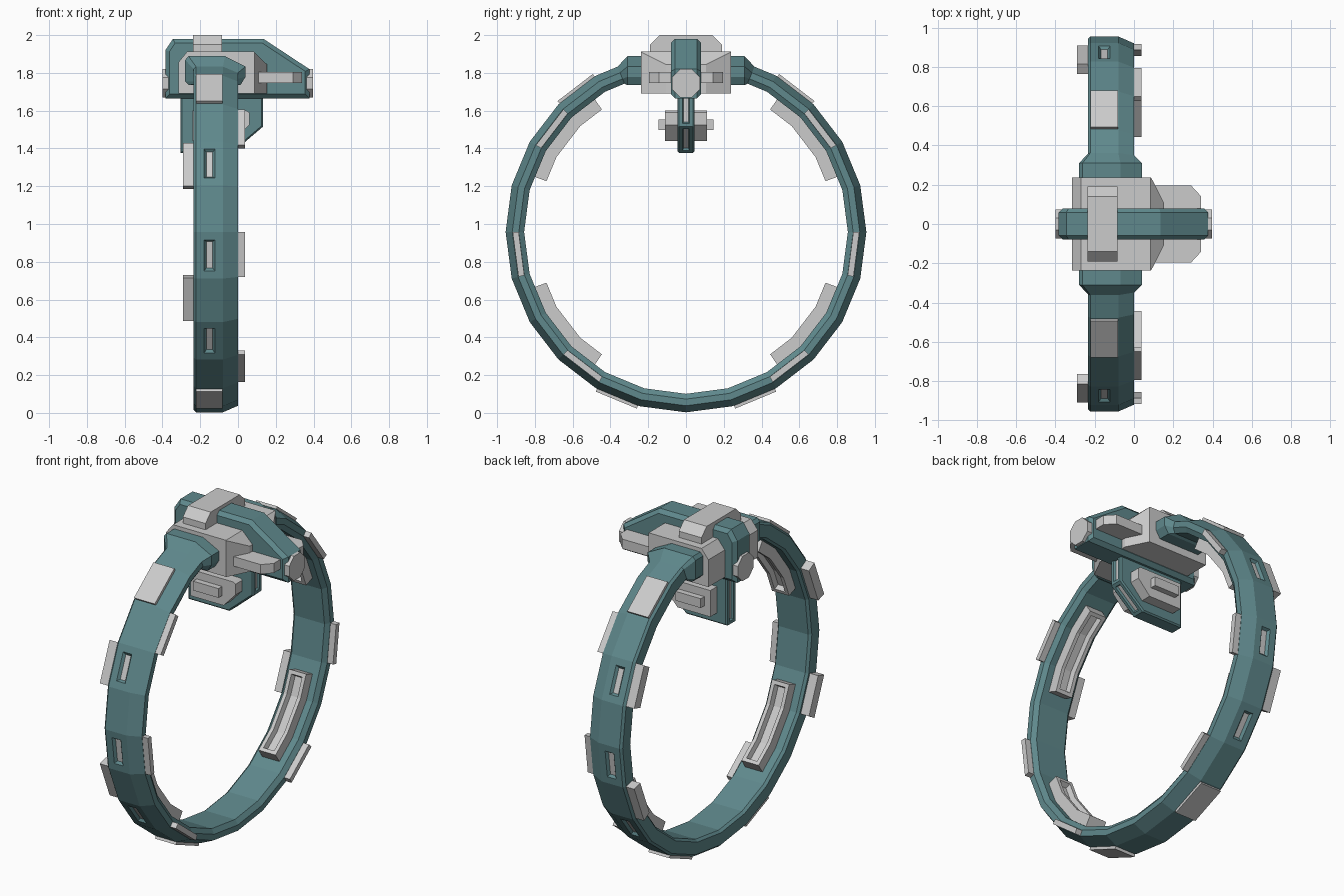
import bpy, bmesh
from math import radians, cos, sin, pi
from mathutils import Vector, Matrix

if "Cube" in bpy.data.objects:
    bpy.data.objects.remove(bpy.data.objects["Cube"])

CZ, R = 0.958, 0.955          # ring centre height, outer radius


def material(name, rgb):
    m = bpy.data.materials.new(name)
    m.diffuse_color = (*rgb, 1)
    m.use_nodes = True
    m.node_tree.nodes["Principled BSDF"].inputs["Base Color"].default_value = m.diffuse_color
    return m


TEAL = material("teal", (0.115, 0.25, 0.265))
GREY = material("grey", (0.6, 0.6, 0.6))


def finish(bm, name, *mats):
    bmesh.ops.recalc_face_normals(bm, faces=bm.faces)
    me = bpy.data.meshes.new(name)
    bm.to_mesh(me)
    bm.free()
    for m in mats:
        me.materials.append(m)
    ob = bpy.data.objects.new(name, me)
    bpy.context.collection.objects.link(ob)
    return ob


def loft(loops):
    """Skin closed loops of points; returns bmesh and faces[segment][side]."""
    bm = bmesh.new()
    rows = [[bm.verts.new(p) for p in loop] for loop in loops]
    n = len(rows[0])
    faces = [[bm.faces.new((a[j], a[(j + 1) % n], b[(j + 1) % n], b[j])) for j in range(n)]
             for a, b in zip(rows, rows[1:])]
    bm.faces.new(rows[0])
    bm.faces.new(rows[-1])
    bmesh.ops.recalc_face_normals(bm, faces=bm.faces)
    return bm, faces


def recess(bm, faces, rim, depth, slope=0.008, mat=0):
    """Inset faces as one region and sink the middle."""
    bmesh.ops.inset_region(bm, faces=faces, thickness=rim, use_even_offset=True)
    bmesh.ops.inset_region(bm, faces=faces, thickness=slope, depth=-depth, use_even_offset=True)
    for f in faces:
        f.material_index = mat


def prism(pts, axis, lo, hi, bevel=0):
    """Extrude a 2D profile: axis y takes (x,z) points, axis z takes (x,y)."""
    put = (lambda p, d: (p[0], d, p[1])) if axis == 'y' else (lambda p, d: (p[0], p[1], d))
    bm, faces = loft([[put(p, d) for p in pts] for d in (lo, hi)])
    if bevel:
        k = 'xyz'.index(axis)
        edges = [e for e in bm.edges if abs(e.verts[0].co[k] - e.verts[1].co[k]) < 1e-6]
        bmesh.ops.bevel(bm, geom=edges, offset=bevel, segments=1, affect='EDGES')
        bmesh.ops.recalc_face_normals(bm, faces=bm.faces)
    return bm


def on_ring(a, x, r):
    return Vector((x, r * cos(radians(a)), CZ + r * sin(radians(a))))


def arc_box(angles, x0, x1, r0, r1):
    """Bar following the 24-sided ring; side 3 of each segment faces inward."""
    loops = []
    for a in angles:
        k = cos(radians(7.5)) / cos(radians(a % 15 - 7.5))
        loops.append([on_ring(a, x, r * k) for x, r in ((x0, r0), (x0, r1), (x1, r1), (x1, r0))])
    return loft(loops)


# Main ring: 24-sided sweep, swelling into collars at the head
section = [(-.235, .942), (-.222, R), (-.08, R), (0, .92),
           (0, .885), (-.02, .857), (-.22, .857), (-.235, .87)]


def collar(y):
    return [Vector(((x + .1175) * 1.36 - .12, y, 1.735 + (r - .857) * 1.57)) for x, r in section]


ring = [[on_ring(60 - 15 * i, x, r) for x, r in section] for i in range(21)]
neck = [(on_ring(60, x, r) + on_ring(75, x, r)) / 2 for x, r in section]
start = [collar(.2), collar(.31), neck]
end = [[Vector((p.x, -p.y, p.z)) for p in loop] for loop in reversed(start)]
bm, faces = loft(start + ring + end)
for mid in (22.5, -7.5, -37.5):
    for m in (mid, -180 - mid):
        i = 3 + int(round((60 - m - 7.5) / 15))
        recess(bm, [faces[i][1]], .042, .015, .012, 1)
finish(bm, "ring_band", TEAL, GREY)

# Plates on the band, mirrored left and right
for side in ("right", "left"):
    def turn(angles):
        return angles if side == "right" else [180 - a for a in angles]
    for n, a in enumerate((45, -75)):
        finish(arc_box(turn([a + .5, a + 14.5]), -.222, -.082, .94, .972)[0], f"outer_plate_{side}_{n}", GREY)
    for n, a in enumerate((30, -15, -60)):
        finish(arc_box(turn([a, a + 15]), -.02, .038, .886, .918)[0], f"face_plate_{side}_{n}", GREY)
    for n, a in enumerate((15, -30)):
        finish(arc_box(turn([a, a + 15]), -.29, -.2, .882, .942)[0], f"back_plate_{side}_{n}", GREY)
    for n, arc in enumerate(([20, 30, 45, 55.5], [-20, -30, -45, -55.5])):
        bm, faces = arc_box(turn(arc), -.175, -.06, .792, .87)
        recess(bm, [f[3] for f in faces], .022, .03)
        finish(bm, f"inner_tray_{side}_{n}", GREY)

# Head: teal spine with sloping nose
finish(prism([(-.385, 1.665), (-.385, 1.92), (-.345, 1.98), (.135, 1.98), (.378, 1.82), (.378, 1.665)],
             'y', -.08, .08, .022), "head_spine", TEAL)

# Round caps on both ends of the spine
for name, x in (("front_cap", .38), ("rear_cap", -.384)):
    bm = bmesh.new()
    bmesh.ops.create_cone(bm, cap_ends=True, segments=8, radius1=.081, radius2=.081, depth=.034,
                          matrix=Matrix.Translation((x, 0, 1.745)) @ Matrix.Rotation(pi / 2, 4, 'Y')
                          @ Matrix.Rotation(pi / 8, 4, 'Z'))
    finish(bm, name, GREY)

# Grey saddle clamping the ring ends, corners cut toward the nose
bm = prism([(-.316, 1.69), (-.316, 1.855), (-.27, 1.912), (.085, 1.912), (.153, 1.845), (.153, 1.69)],
           'y', -.237, .237)
for s in (1, -1):
    cut = bmesh.ops.bisect_plane(bm, geom=bm.verts[:] + bm.edges[:] + bm.faces[:],
                                 plane_co=(.087, s * .237, 1.8), plane_no=(.13, s * .066, 0),
                                 clear_outer=True)
    bmesh.ops.holes_fill(bm, edges=[e for e in bm.edges if e.is_boundary])
finish(bm, "saddle", GREY)

# Forward arms either side of the spine
finish(prism([(0, -.197), (.29, -.197), (.34, -.143), (.34, .143), (.29, .197), (0, .197)],
             'z', 1.746, 1.804), "side_arms", GREY)

# Top clip straddling the spine
bm, faces = loft([[(x, y, z) for y, z in ((-.19, 1.89), (-.19, 1.95), (-.14, 2.0),
                                          (.14, 2.0), (.19, 1.95), (.19, 1.89))] for x in (-.237, -.085)])
finish(bm, "top_clip", GREY)
bm = bmesh.new()

# Keel block hanging under the head, with slots on its nose faces
bm = prism([(-.305, 1.70), (-.305, 1.377), (-.03, 1.377), (.132, 1.515), (.132, 1.70)], 'y', -.045, .045, .008)
bm.normal_update()
for f in [f for f in bm.faces if abs(f.normal.x) > .4 and abs(f.normal.y) < .1]:
    recess(bm, [f], .018, .012, .006, 1)
finish(bm, "keel", TEAL, GREY)

# Keel side pads with a raised bar
for s, side in ((1, "right"), (-1, "left")):
    lo, hi = sorted((s * .03, s * .11))
    finish(prism([(-.24, 1.44), (-.02, 1.44), (.06, 1.525), (.06, 1.59), (.045, 1.6), (-.24, 1.6)],
                 'y', lo, hi), f"keel_pad_{side}", GREY)
    lo, hi = sorted((s * .1, s * .145))
    finish(prism([(-.2, 1.497), (-.03, 1.497), (-.03, 1.553), (-.2, 1.553)], 'y', lo, hi),
           f"keel_bar_{side}", GREY)
